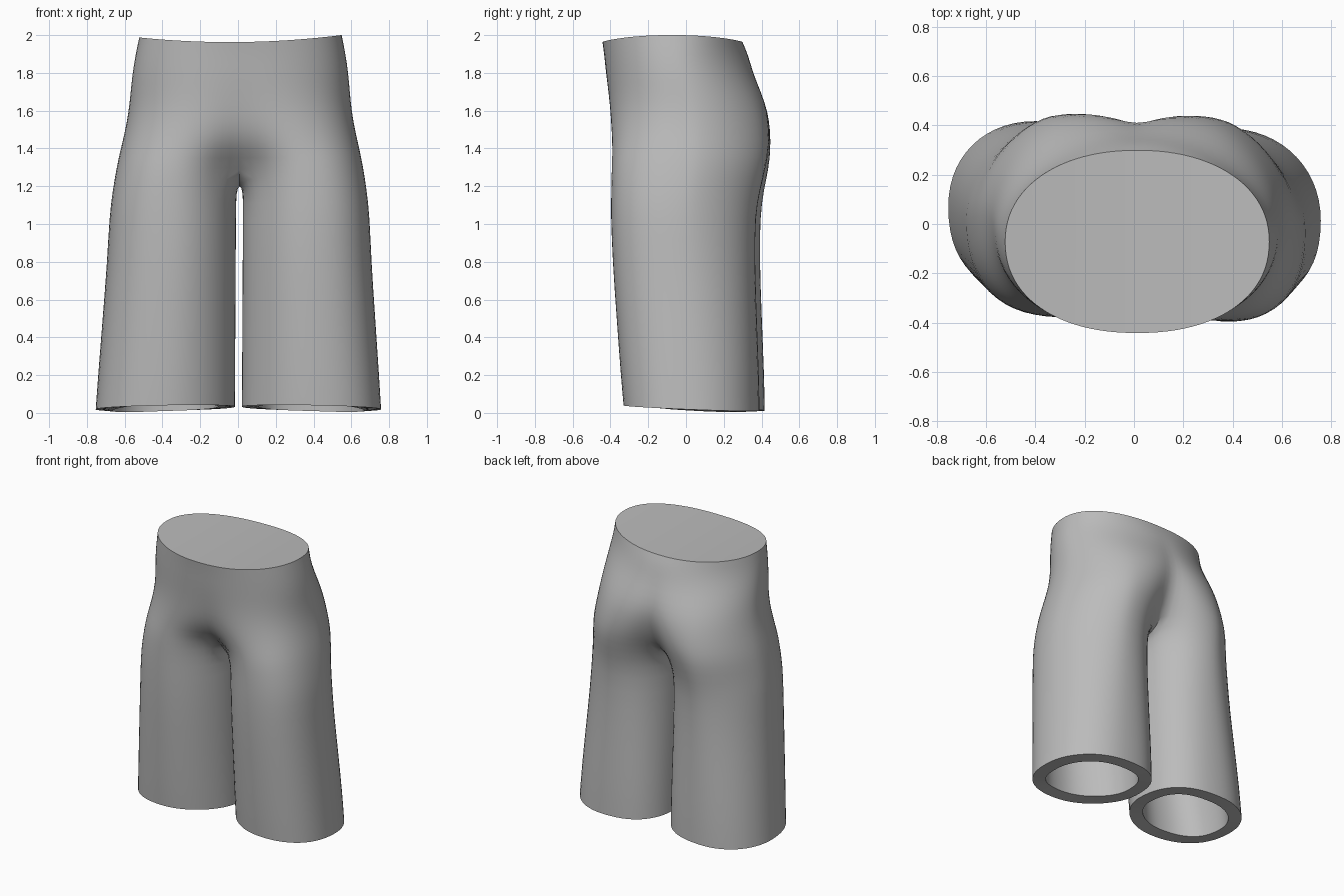
import bpy, bmesh
from math import sin, cos, radians, copysign

cube = bpy.data.objects.get("Cube")
if cube:
    bpy.data.objects.remove(cube)

OUTER = 25      # columns from front centre round the hip to back centre
INNER = 5       # extra columns on the inside of the leg
GAP = 0.017     # half the gap between the legs

# height, hip half width, front y, back y, front and back blend from waist oval to leg tube
PELVIS = [(2.0, .537, -.443, .30, 0, 0), (1.9, .558, -.433, .33, .02, .03),
          (1.8, .573, -.423, .357, .04, .08), (1.7, .582, -.411, .40, .08, .16),
          (1.6, .592, -.40, .435, .14, .27), (1.5, .61, -.393, .447, .24, .42),
          (1.4, .634, -.388, .446, .46, .6), (1.31, .654, -.387, .434, .86, .78)]
# height, outer x, front y, back y, roundness of the back outer and back inner corners
LEG = [(1.18, .675, -.387, .405, 1.65, 2.2), (1.05, .691, -.387, .382, 1.75, 2.2),
       (.8, .702, -.377, .38, 1.87, 2.3), (.5, .724, -.355, .39, 2, 2.4),
       (.2, .746, -.333, .402, 2.08, 2.5), (.02, .758, -.318, .405, 2.1, 2.5)]


def rounded(angle, front_outer, back_outer, front_inner, back_inner):
    """Point on a unit superellipse with its own power in each quarter."""
    c, s = cos(radians(angle)), sin(radians(angle))
    if c < 0:
        power = front_inner if s < 0 else back_inner
    else:
        power = front_outer if s < 0 else back_outer
    return copysign(abs(c) ** (2 / power), c), copysign(abs(s) ** (2 / power), s)


def leg_point(angle, width, front, back, back_outer, back_inner):
    x, y = rounded(angle, 2.35, back_outer, 1.87, back_inner)
    radius = (width - GAP) / 2
    return GAP + radius * (1 + x), (front + back) / 2 + y * (back - front) / 2


def pelvis_ring(width, front, back, front_blend, back_blend):
    points = []
    back_power = 1.85 if back_blend else 2.15
    for j in range(OUTER):
        f = j / (OUTER - 1)
        x, y = rounded(-90 + 180 * f, 2.2, back_power, 2, 2)
        x, y = x * width, (front + back) / 2 + y * (back - front) / 2
        lx, ly = leg_point(-150 + 300 * f, width, front, back, 1.63, 2.2)
        blend = front_blend + (back_blend - front_blend) * f
        points.append([x + (lx - x) * blend, y + (ly - y) * blend])
    # fit the blended outline to the side profile
    low, high = min(p[1] for p in points), max(p[1] for p in points)
    for p in points:
        p[1] = front + (p[1] - low) / (high - low) * (back - front)
    points[0][0] = points[-1][0] = 0
    return points


bm = bmesh.new()
crease = bm.edges.layers.float.new("crease_edge")


def add_vert(side, x, y, z):
    """Relaxed stance: left leg a little forward, hips a little to the left."""
    stride = .037 * min(1, max(0, (1.75 - z) / .7))
    y -= side * x * stride
    lift = .006 * (side * x - .5) * z
    return bm.verts.new((side * x + .002 + .0055 * z, y, z + lift))


def build_half(side):
    # pelvis
    rings = []
    for z, width, front, back, front_blend, back_blend in PELVIS:
        ring = []
        for x, y in pelvis_ring(width, front, back, front_blend, back_blend):
            dip = .031 * (1 - (x / width) ** 2) if z == 2 else 0
            ring.append(add_vert(side, x, y, z - dip))
        rings.append(ring)
    for upper, lower in zip(rings, rings[1:]):
        for j in range(OUTER - 1):
            bm.faces.new((upper[j], lower[j], lower[j + 1], upper[j + 1]))

    # closed waist with a crisp edge
    waist = rings[0]
    for j in range(OUTER // 2):
        k = OUTER - 1 - j
        quad = [waist[j], waist[j + 1], waist[k - 1], waist[k]]
        bm.faces.new(list(dict.fromkeys(quad)))
    for a, b in zip(waist, waist[1:]):
        bm.edges.get((a, b))[crease] = 1

    # crotch seam from back to front
    last = rings[-1]
    seam = []
    for i in range(1, INNER + 1):
        f = i / (INNER + 1)
        point = last[-1].co.lerp(last[0].co, f)
        point.z -= .1 * sin(radians(180 * f)) ** .5
        seam.append(bm.verts.new(point))

    # leg
    previous = last + seam
    angles = [-150 + 300 * j / (OUTER - 1) for j in range(OUTER)]
    angles += [150 + 60 * i / (INNER + 1) for i in range(1, INNER + 1)]
    for z, width, front, back, back_outer, back_inner in LEG:
        ring = []
        for angle in angles:
            x, y = leg_point(angle, width, front, back, back_outer, back_inner)
            tilt = .016 * (1 - x / width) - .04 * y if z < .1 else 0
            ring.append(add_vert(side, x, y, z + tilt))
        n = len(ring)
        for j in range(n):
            k = (j + 1) % n
            bm.faces.new((previous[j], ring[j], ring[k], previous[k]))
        previous = ring


for side in (1, -1):
    build_half(side)
bmesh.ops.remove_doubles(bm, verts=bm.verts, dist=.0005)
bmesh.ops.recalc_face_normals(bm, faces=bm.faces)
mesh = bpy.data.meshes.new("trousers")
bm.to_mesh(mesh)
bm.free()
trousers = bpy.data.objects.new("trousers", mesh)
bpy.context.collection.objects.link(trousers)

# cloth colour
cloth = bpy.data.materials.new("grey cloth")
cloth.use_nodes = True
colour = (.5, .5, .5, 1)
cloth.diffuse_color = colour
cloth.node_tree.nodes["Principled BSDF"].inputs["Base Color"].default_value = colour
mesh.materials.append(cloth)

# smoothing and thick cloth
smooth = trousers.modifiers.new("smooth", "SUBSURF")
smooth.levels = smooth.render_levels = 1
wall = trousers.modifiers.new("wall", "SOLIDIFY")
wall.thickness = .088
wall.offset = -1
bpy.ops.object.select_all(action="DESELECT")
trousers.select_set(True)
bpy.context.view_layer.objects.active = trousers
for name in ("smooth", "wall"):
    bpy.ops.object.modifier_apply(modifier=name)
bpy.ops.object.shade_smooth_by_angle(angle=radians(45))
